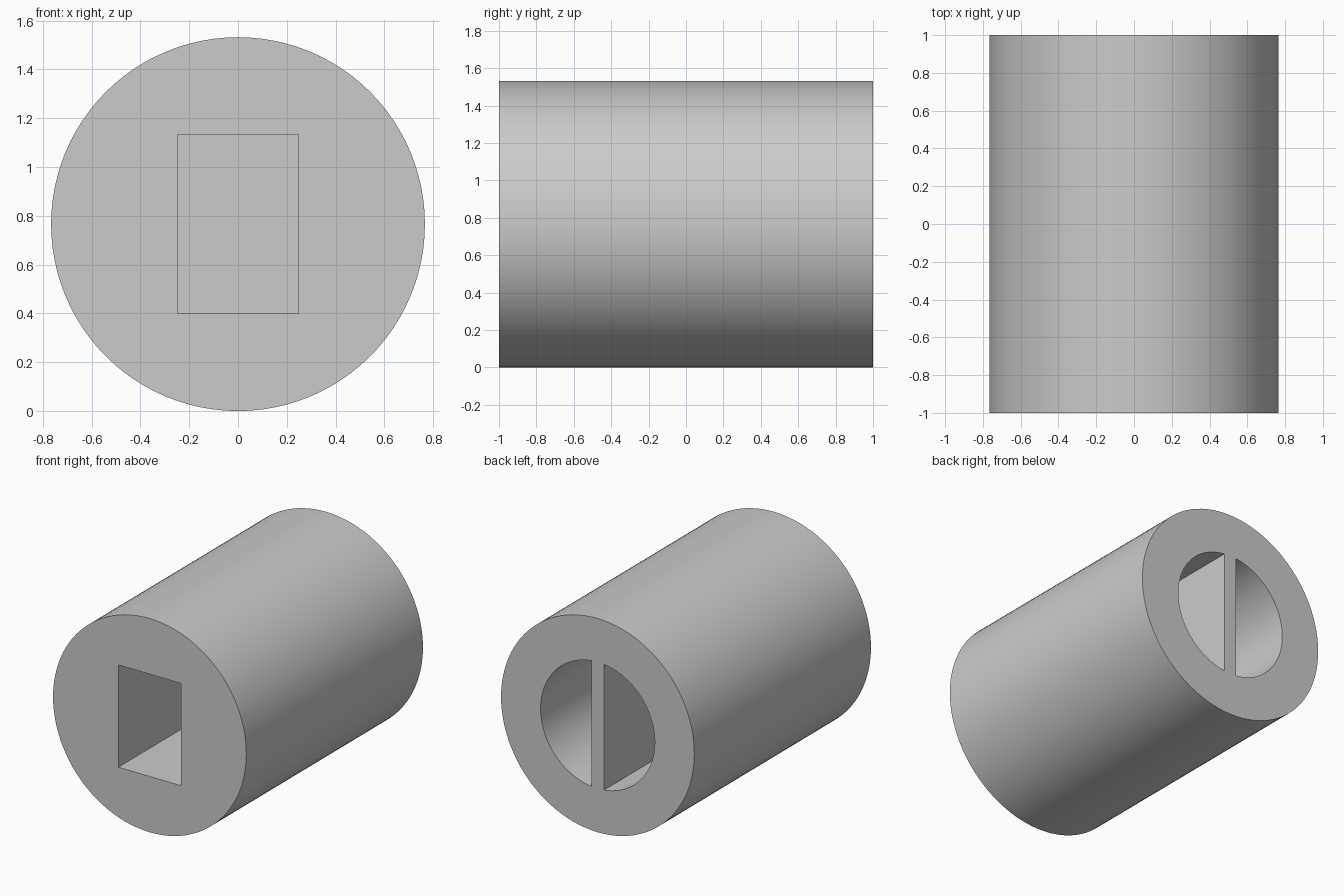
import bpy
import bmesh
from math import sin, cos, pi, radians, asin

if "Cube" in bpy.data.objects:
    bpy.data.objects.remove(bpy.data.objects["Cube"], do_unlink=True)

RADIUS = 0.766        # outer barrel
BORE = 0.453          # rear round socket
WEB = 0.05            # half thickness of the upright web across the socket
DEPTH = 0.9           # depth of the blind pockets

grey = bpy.data.materials.new("light grey")
grey.use_nodes = True
colour = (0.6, 0.6, 0.6, 1)
grey.diffuse_color = colour
grey.node_tree.nodes["Principled BSDF"].inputs["Base Color"].default_value = colour


def arc(radius, start, end, steps):
    """Points of an arc around the barrel axis."""
    angles = [start + (end - start) * i / steps for i in range(steps + 1)]
    return [(radius * cos(a), RADIUS + radius * sin(a)) for a in angles]


def prism(name, outline, front, back):
    """Extrude an (x, z) outline along y."""
    bm = bmesh.new()
    face = bm.faces.new([bm.verts.new((x, front, z)) for x, z in outline])
    grown = bmesh.ops.extrude_face_region(bm, geom=[face])
    verts = [v for v in grown["geom"] if isinstance(v, bmesh.types.BMVert)]
    bmesh.ops.translate(bm, verts=verts, vec=(0, back - front, 0))
    bmesh.ops.recalc_face_normals(bm, faces=bm.faces)
    mesh = bpy.data.meshes.new(name)
    bm.to_mesh(mesh)
    bm.free()
    mesh.materials.append(grey)
    obj = bpy.data.objects.new(name, mesh)
    bpy.context.collection.objects.link(obj)
    return obj


# Round barrel
barrel = prism("barrel", arc(RADIUS, 0, 2 * pi, 96)[:-1], -1, 1)

# Rectangular pocket in the front
w, low, high = 0.248, 0.40, 1.133
cutters = [prism("front_pocket_cutter",
                 [(-w, low), (w, low), (w, high), (-w, high)], -1.1, -1 + DEPTH)]

# Two half-round pockets in the back, leaving the web between them
limit = pi / 2 - asin(WEB / BORE)
half = arc(BORE, -limit, limit, 40)
for side, name in ((1, "left"), (-1, "right")):
    cutters.append(prism(name + "_socket_cutter",
                         [(side * x, z) for x, z in half], 1 - DEPTH, 1.1))

# Cut the pockets, then drop the cutters
bpy.context.view_layer.objects.active = barrel
barrel.select_set(True)
for cutter in cutters:
    cutter.hide_render = True
    cut = barrel.modifiers.new(cutter.name, "BOOLEAN")
    cut.operation = "DIFFERENCE"
    cut.solver = "EXACT"
    cut.object = cutter
    bpy.ops.object.modifier_apply(modifier=cut.name)
    bpy.data.objects.remove(cutter, do_unlink=True)

bpy.ops.object.shade_smooth_by_angle(angle=radians(30))
